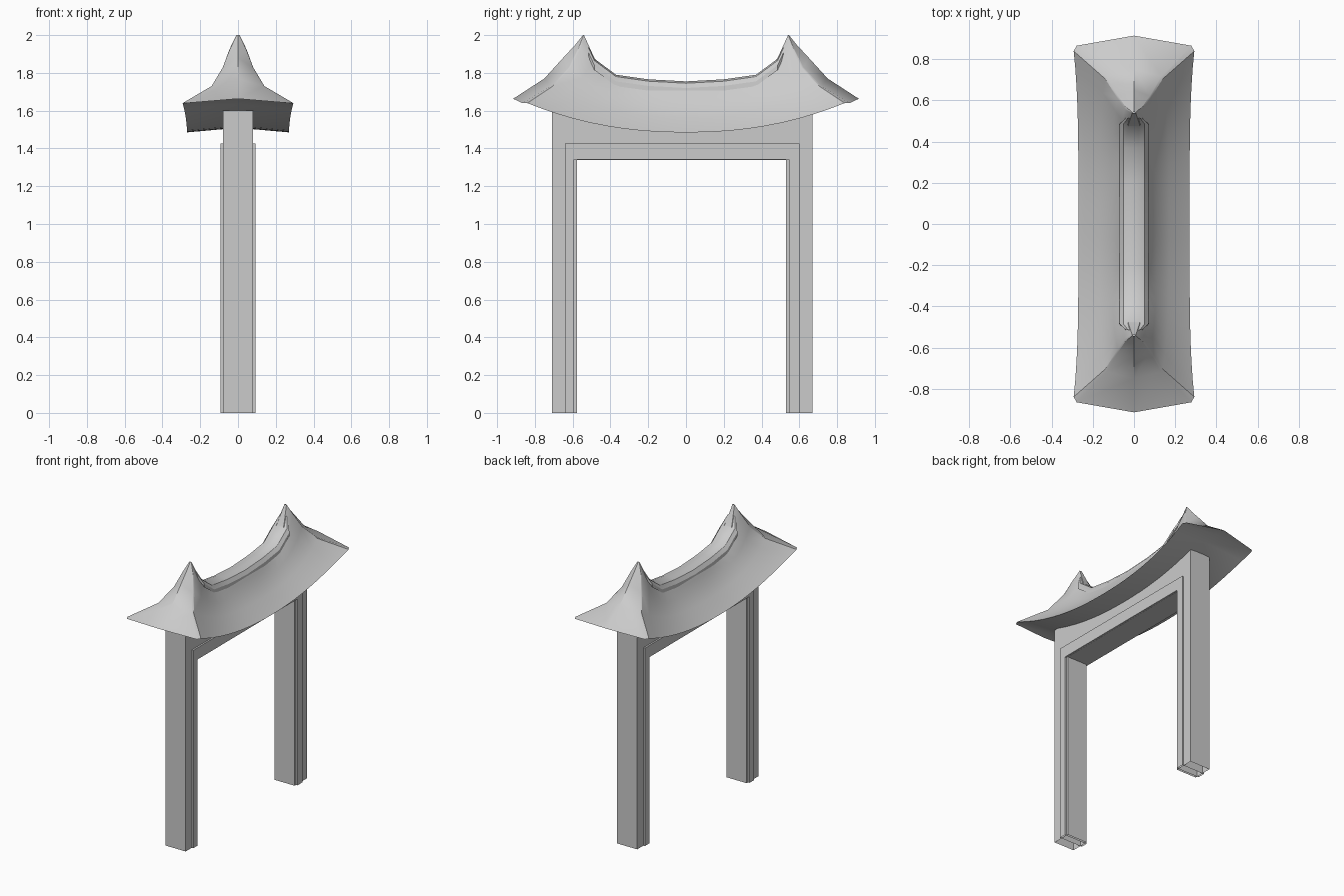
import bpy, bmesh

cube = bpy.data.objects.get("Cube")
if cube:
    bpy.data.objects.remove(cube)

GREY = (0.6, 0.6, 0.6, 1)
stone = bpy.data.materials.new("stone grey")
stone.use_nodes = True
stone.diffuse_color = GREY
stone.node_tree.nodes["Principled BSDF"].inputs["Base Color"].default_value = GREY


def finish(name, bm, smooth=None):
    bmesh.ops.remove_doubles(bm, verts=bm.verts, dist=0.0005)
    bmesh.ops.recalc_face_normals(bm, faces=bm.faces)
    mesh = bpy.data.meshes.new(name)
    bm.to_mesh(mesh)
    bm.free()
    mesh.materials.append(stone)
    obj = bpy.data.objects.new(name, mesh)
    bpy.context.collection.objects.link(obj)
    if smooth:
        bpy.ops.object.select_all(action='DESELECT')
        obj.select_set(True)
        bpy.context.view_layer.objects.active = obj
        bpy.ops.object.shade_smooth_by_angle(angle=smooth)


def add_grid(bm, rows):
    """Skin a list of equally long point rows with quads."""
    verts = [[bm.verts.new(p) for p in row] for row in rows]
    for a, b in zip(verts, verts[1:]):
        for i in range(len(a) - 1):
            bm.faces.new((a[i], a[i + 1], b[i + 1], b[i]))


def arch(name, half, outer, inner, top, inner_top):
    """Square portal, extruded across x and open under the feet."""
    bm = bmesh.new()
    (o0, o1), (i0, i1) = outer, inner
    profile = [(o0, 0), (o0, top), (o1, top), (o1, 0),
               (i1, 0), (i1, inner_top), (i0, inner_top), (i0, 0)]
    face = bm.faces.new([bm.verts.new((-half, y, z)) for y, z in profile])
    new = bmesh.ops.extrude_face_region(bm, geom=[face], use_keep_orig=True)
    moved = [v for v in new["geom"] if isinstance(v, bmesh.types.BMVert)]
    bmesh.ops.translate(bm, verts=moved, vec=(2 * half, 0, 0))
    feet = [f for f in bm.faces if all(v.co.z < 0.001 for v in f.verts)]
    bmesh.ops.delete(bm, geom=feet, context='FACES_ONLY')
    finish(name, bm)


# Portal and its raised border
arch("gate_frame", 0.08, (-0.71, 0.67), (-0.577, 0.53), 1.6, 1.34)
arch("frame_trim", 0.092, (-0.64, 0.6), (-0.592, 0.545), 1.425, 1.341)

# Roof levels from eave to peak: (middle x, middle z), hip point, curve power
LEVELS = [((0.27, 1.485), (0.293, 0.84, 1.64), 2.2),
          ((0.17, 1.565), (0.14, 0.705, 1.73), 2.6),
          ((0.11, 1.635), (0.08, 0.61, 1.83), 3.2),
          ((0.08, 1.69), (0.045, 0.56, 1.925), 4.2),
          ((0.06, 1.73), (0.008, 0.54, 2.0), 5.5)]
CENTRE = [(0.915, 1.663), (0.75, 1.77), (0.65, 1.88), (0.585, 1.95), (0.545, 2.0)]
STEPS = [i / 10 for i in range(-10, 11)]


def level_row(level, side):
    (mx, mz), (hx, hy, hz), power = level
    return [(side * (mx + (hx - mx) * abs(t) ** 4), hy * t,
             mz + (hz - mz) * abs(t) ** power) for t in STEPS]


# Curved roof shell
roof = bmesh.new()
for side in (-1, 1):
    add_grid(roof, [level_row(level, side) for level in LEVELS])
add_grid(roof, [level_row(LEVELS[-1], s) for s in (-1, 1)])

# Hipped ends with narrow chamfers along the hips
for end in (-1, 1):
    rows = []
    for k, (_, (hx, hy, hz), _) in enumerate(LEVELS):
        cy, cz = CENTRE[k]
        ox, oy = hx * 0.95, hy + (0.026 if k == 0 else 0.012 if k < 4 else 0.002)
        rows.append([(-hx, end * hy, hz), (-ox, end * oy, hz), (0, end * cy, cz),
                     (ox, end * oy, hz), (hx, end * hy, hz)])
    add_grid(roof, rows)

# Slightly arched soffit
eaves = [level_row(LEVELS[0], s) for s in (-1, 1)]
middle = [(0, y, z + 0.024) for _, y, z in eaves[0]]
add_grid(roof, [eaves[0], middle, eaves[1]])
_, (hx, hy, hz), _ = LEVELS[0]
for end in (-1, 1):
    add_grid(roof, [[(-hx, end * hy, hz), (0, end * hy, hz + 0.024), (hx, end * hy, hz)],
                    [(-hx * 0.95, end * (hy + 0.026), hz), (0, end * CENTRE[0][0], CENTRE[0][1]),
                     (hx * 0.95, end * (hy + 0.026), hz)]])
finish("roof", roof, 0.5)

# Rounded ridge cap, swept up into both peaks
half_path = [(0.2, 1.766), (0.37, 1.79), (0.485, 1.875), (0.515, 1.94)]
path = [(-y, z) for y, z in reversed(half_path)] + [(0, 1.755)] + half_path
section = [(-0.072, -0.06), (-0.07, -0.035), (-0.052, -0.01), (-0.022, 0),
           (0.022, 0), (0.052, -0.01), (0.07, -0.035), (0.072, -0.06)]
ridge = bmesh.new()
rings = []
for y, z in path:
    taper = 0.55 if abs(y) > 0.5 else 1
    rings.append([(x * taper, y, z + dz) for x, dz in section])
add_grid(ridge, rings)
for ring in (rings[0], rings[-1]):
    ridge.faces.new([ridge.verts.new(p) for p in ring])
finish("ridge_cap", ridge, 0.5)
